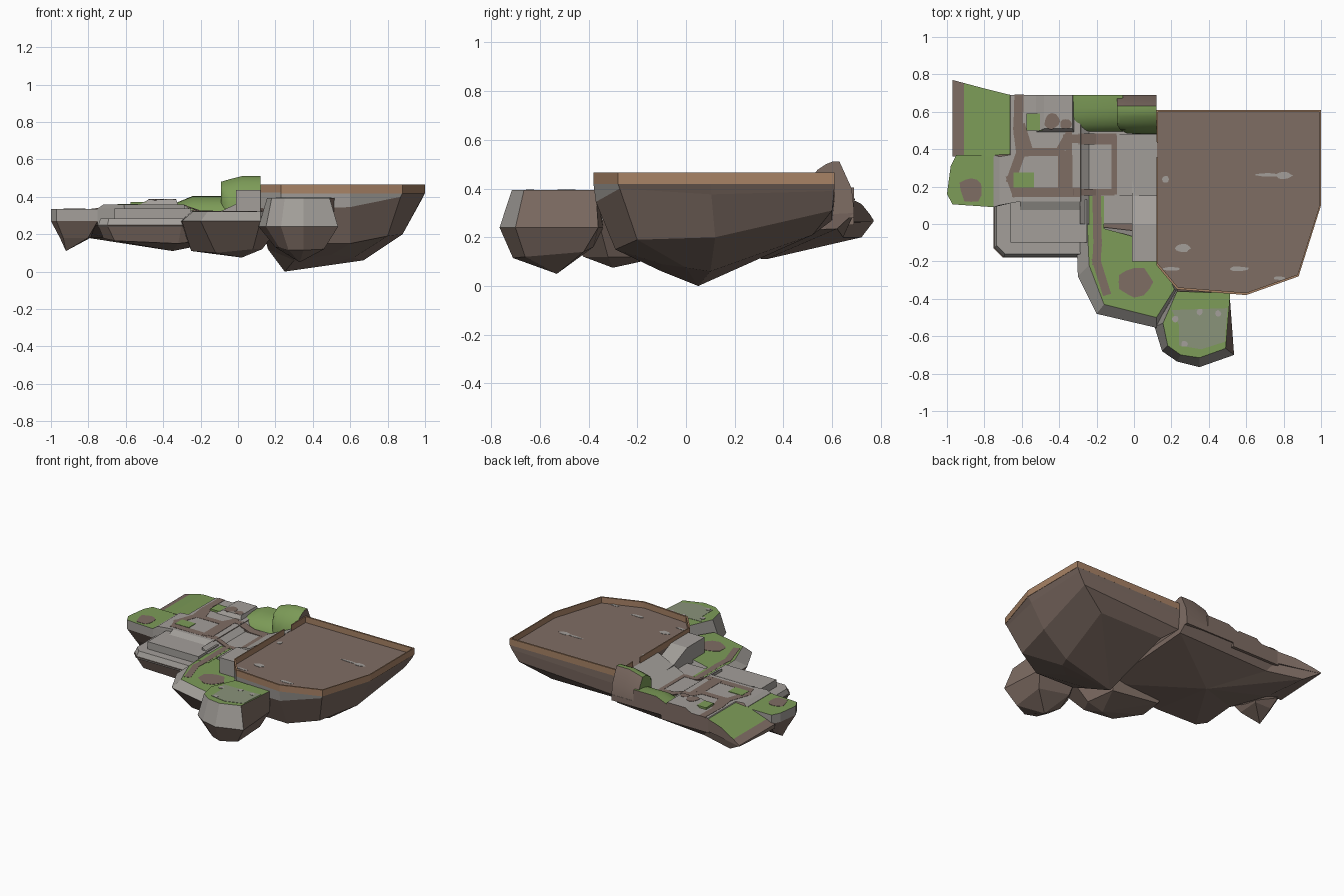
import bpy, bmesh, math, random
from mathutils import Vector
random.seed(4)


def srgb(r, g, b):
    f = lambda c: ((c / 255 + 0.055) / 1.055) ** 2.4
    return (f(r), f(g), f(b), 1)


NAMES = ["stone_grey", "earth_brown", "grass_green", "mossy_grey", "rim_tan"]
COLS = [(163, 159, 154), (127, 109, 100), (125, 156, 88), (138, 147, 122), (167, 130, 101)]
MATS = []
for n, c in zip(NAMES, COLS):
    m = bpy.data.materials.new(n)
    m.diffuse_color = srgb(*c)
    MATS.append(m)
GREY, BROWN, GREEN, MOSS, TAN = range(5)


def loft(name, rings, rule, apex=None):
    """Skin equal-length rings, cap both ends, colour faces by rule(normal, centre)."""
    bm = bmesh.new()
    vs = [[bm.verts.new(p) for p in r] for r in rings]
    n = len(rings[0])
    for a, b in zip(vs, vs[1:]):
        for i in range(n):
            j = (i + 1) % n
            bm.faces.new((a[i], a[j], b[j], b[i]))
    bm.faces.new(vs[0])
    if apex:
        t = bm.verts.new(apex)
        for i in range(n):
            bm.faces.new((vs[-1][i], vs[-1][(i + 1) % n], t))
    else:
        bm.faces.new(vs[-1])
    bmesh.ops.recalc_face_normals(bm, faces=bm.faces)
    bm.normal_update()
    for f in bm.faces:
        f.material_index = rule(f.normal, f.calc_center_median()) if callable(rule) else rule
    me = bpy.data.meshes.new(name)
    bm.to_mesh(me)
    bm.free()
    for m in MATS:
        me.materials.append(m)
    ob = bpy.data.objects.new(name, me)
    bpy.context.collection.objects.link(ob)
    return ob


def at(pts, z):
    return [(x, y, z) for x, y in pts]


def shrink(pts, s, c, z):
    return [(c[0] + (x - c[0]) * s, c[1] + (y - c[1]) * s, z) for x, y in pts]


def prism(name, pts, z0, z1, rule):
    return loft(name, [at(pts, z1), at(pts, z0)], rule)


def rect(x0, x1, y0, y1):
    return [(x0, y0), (x1, y0), (x1, y1), (x0, y1)]


def patch(name, x, y, rx, ry, z, mat, n=12):
    """Thin uneven painted spot."""
    pts = []
    for i in range(n):
        a, k = 2 * math.pi * i / n, random.uniform(0.85, 1.15)
        pts.append((x + rx * k * math.cos(a), y + ry * k * math.sin(a)))
    prism(name, pts, z - 0.004, z + 0.002, mat)


def ground(x):
    """Town floor height: high in the west, low in the east."""
    return 0.322 + 0.036 * min(1, max(0, (-0.24 - x) / 0.05))


def road(name, pts, w):
    """Thin painted track along a polyline, following the ground."""
    for p, q in zip(pts, pts[1:]):
        p, q = Vector(p), Vector(q)
        d = (q - p).normalized() * w / 2
        s = Vector((-d.y, d.x))
        p, q = p - d * 0.9, q + d * 0.9
        quad = [(v.x, v.y, ground(v.x)) for v in (p + s, p - s, q - s, q + s)]
        loft(name, [[(x, y, z + k) for x, y, z in quad] for k in (0.002, -0.004)], BROWN)


def stone_side(n, c):
    return BROWN if n.y > 0.5 or n.x > 0.9 or n.z < -0.5 else GREY


# --- arena: rock hull, floor, rim, stains
A = [(0.12, 0.61), (1, 0.61), (1, 0.10), (0.88, -0.28), (0.6, -0.38), (0.23, -0.35), (0.12, -0.22)]
A1 = [(0.12, 0.6, 0.27), (0.93, 0.6, 0.31), (0.88, 0.12, 0.2), (0.8, -0.2, 0.19),
      (0.6, -0.29, 0.15), (0.3, -0.28, 0.15), (0.14, -0.18, 0.2)]
A2 = [(0.2, 0.52, 0.21), (0.72, 0.52, 0.21), (0.67, 0.1, 0.06), (0.62, 0, 0.075),
      (0.5, -0.1, 0.09), (0.3, -0.1, 0.06), (0.16, -0.05, 0.12)]
band = [(0.12, 0.61, .36), (0.985, 0.608, .39), (0.975, 0.104, .376), (0.87, -0.272, .40),
        (0.6, -0.37, .345), (0.23, -0.345, .33), (0.12, -0.22, .34)]
loft("arena_rock", [at(A, 0.422), band, A1, A2],
     lambda n, c: GREY if c.z > 0.34 and n.y < -0.6 and c.x < 0.8 else BROWN, (0.25, 0.05, 0))
RIM = A + [(0.12, 0.36), None, (0.12, 0.44), A[0]]
for p, q in zip(RIM, RIM[1:]):
    if p and q:
        k = lambda v: (v[0] + (0.55 - v[0]) * 0.018, v[1] + (0.12 - v[1]) * 0.025)
        prism("arena_rim", [p, q, k(q), k(p)], 0.418, 0.465, TAN)
for x, y, rx, ry in [(.17, .24, .018, .02), (.72, .262, .07, .009), (.8, .26, .045, .018),
                     (.26, -.13, .04, .022), (.2, -.24, .05, .01), (.56, -.24, .055, .012),
                     (.78, -.29, .03, .01)]:
    patch("arena_stain", x, y, rx, ry, 0.422, GREY)

# --- boulder outcrop
R0 = [(.23, -.36), (.155, -.53), (.18, -.65), (.25, -.70), (.35, -.715), (.49, -.665), (.515, -.37)]
R1 = [(.23, -.34), (.11, -.55), (.15, -.68), (.23, -.735), (.35, -.765), (.535, -.70), (.51, -.36)]
R2 = [(.24, -.38, .16), (.2, -.52, .13), (.22, -.62, .13), (.27, -.68, .115), (.35, -.71, .115),
      (.46, -.66, .12), (.47, -.42, .14)]
loft("boulder", [at(R0, 0.393), at(R1, 0.24), R2],
     lambda n, c: GREEN if n.z > 0.9 else BROWN if n.x > 0.6 or n.y > 0.5 or c.z < 0.24 else GREY,
     (0.33, -0.53, 0.05))
prism("boulder_moss", [(.2, -.46), (.5, -.45), (.485, -.63), (.36, -.67), (.24, -.65), (.24, -.54)],
      0.389, 0.395, MOSS)
for x, y in [(.22, -.51), (.35, -.47), (.45, -.48), (.27, -.64)]:
    patch("boulder_spot", x, y, 0.018, 0.018, 0.395, GREY, 8)

# --- front meadow
P0 = [(-.25, .0), (-.24, -.22), (-.16, -.43), (.12, -.5), (.215, -.35), (.12, -.1)]
P1 = [(-.31, .0), (-.3, -.28), (-.2, -.48), (.12, -.555), (.24, -.36), (.12, -.05)]
P2 = [(-.25, -.05, .13), (-.25, -.2, .11), (-.12, -.36, .1), (.08, -.42, .12), (.13, -.32, .12), (.1, -.1, .12)]
loft("meadow", [at(P0, 0.322), at(P1, 0.27), P2],
     lambda n, c: GREEN if n.z > 0.9 else BROWN if c.z < 0.26 else GREY, (0.02, -0.3, 0.075))
patch("meadow_earth", 0.0, -0.31, 0.095, 0.075, 0.322, BROWN)

# --- town underside, reaching to the back left corner
T0 = [(.12, .69, .30), (-.67, .69, .29), (-.97, .77, .265), (-.95, .37, .25), (-.75, .1, .25),
      (-.75, -.13, .25), (-.70, -.18, .25), (-.3, -.18, .25), (.12, -.2, .25)]
T1 = [(.12, .62, .235), (-.6, .645, .2), (-.86, .72, .2), (-.8, .42, .18), (-.7, .15, .18),
      (-.72, -.1, .178), (-.66, -.15, .165), (-.32, -.14, .15), (.1, -.16, .2)]
loft("town_rock", [T0, T1], BROWN, (-0.35, 0.33, 0.11))

# --- front ledge and the platform above it
L0 = [(-.735, .11), (-.735, -.115), (-.69, -.16), (-.27, -.16), (-.27, .11)]
L1 = [(-.75, .11), (-.75, -.13), (-.70, -.18), (-.3, -.18), (-.3, .11)]
loft("front_ledge", [at(L0, .285), at(L1, .24)], GREY)
prism("platform", rect(-.66, -.25, -.1, .13), .27, .338, GREY)
loft("terrace_slope", [at(rect(-.61, -.29, .12, .14), .358), at(rect(-.61, -.26, .07, .14), .336)], GREY)

# --- town terraces
W = [(-.67, .69), (-.67, .38), (-.75, .37), (-.75, .09), (-.62, .12), (-.28, .12), (-.28, .69)]
W0 = [(-.66, .69), (-.66, .37), (-.72, .36), (-.72, .10), (-.61, .12), (-.285, .12), (-.285, .69)]
loft("west_terrace", [at(W0, .358), at(W, .338), at(W, .25)], stone_side)
loft("back_step", [at(rect(-.48, -.33, .51, .69), .385), at(rect(-.53, -.32, .49, .69), .355)],
     lambda n, c: BROWN if n.y > .5 else GREY)
loft("east_ground", [[(x, .0, z), (x, .69, z), (x, .69, .28), (x, .0, .23)]
                     for x, z in [(-.29, .358), (-.24, .322), (.12, .322)]], stone_side)

# --- ramps up to the arena
loft("ramp_block", [[(-.01, y, z), (.12, y, z), (.12, y, .3), (-.01, y, .3)]
                    for y, z in [(-.2, .435), (0, .435), (.15, .37), (.25, .36)]], GREY)
loft("arena_ramp", [[(x, .15, z), (x, .48, z), (x, .48, .3), (x, .15, .3)]
                    for x, z in [(-.09, .324), (.03, .38), (.122, .424)]], GREY)

# --- back hills (cross-sections along x)
LOW = [(.49, .31), (.5, .335), (.53, .367), (.57, .39), (.62, .402), (.69, .405), (.69, .29), (.63, .24)]
HIGH = [(.48, .32), (.485, .38), (.505, .435), (.54, .477), (.575, .5), (.60, .51), (.63, .51),
        (.68, .4), (.69, .31), (.62, .235)]


def hill(name, prof, ends):
    def rule(n, c):
        if n.y > 0.3 or n.z < -0.1 or n.x > 0.9:
            return BROWN
        return GREEN
    ob = loft(name, [[(x, max(y, y0), .3 + (z - .3) * s if z > .3 else z) for y, z in prof]
                     for x, s, y0 in ends], rule)
    for o in bpy.context.selected_objects:
        o.select_set(False)
    ob.select_set(True)
    bpy.context.view_layer.objects.active = ob
    bpy.ops.object.shade_smooth_by_angle(angle=math.radians(35))


hill("low_hill", LOW, [(-.33, .65, .49), (-.24, 1, .49), (-.06, 1, .49)])
hill("high_hill", HIGH, [(-.09, .86, .53), (-.075, .88, .505), (-.04, .93, .485), (.02, 1, .48), (.12, 1, .48)])

# --- west block and back-left slope
B = [(-.97, .105), (-1, .16), (-.98, .31), (-.95, .37), (-.73, .37), (-.75, .09)]
loft("west_block", [at(B, .335), at(B, .27), shrink(B, .6, (-.88, .22), .18)],
     lambda n, c: GREEN if n.z > 0.9 else GREY if c.z > .28 else BROWN, (-.92, .2, .11))
patch("west_earth", -.87, .185, .065, .065, .335, BROWN)
loft("west_slope", [[(x, .36, z), (x, y, z), (x, y, .262), (x, .36, .24)]
                    for x, y, z in [(-.97, .77, .27), (-.91, .754, .295), (-.79, .722, .335), (-.66, .69, .352)]],
     lambda n, c: GREEN if n.z > 0.5 and c.x > -.91 else BROWN)

# --- painted tracks and lawns in town
road("track", [(-.615, .67), (-.62, .5), (-.605, .38), (-.655, .24), (-.63, .17), (-.31, .17)], .05)
road("track", [(-.6, .515), (-.56, .385), (-.40, .385), (-.36, .455), (-.31, .455)], .045)
road("track", [(-.385, .37), (-.385, .18)], .045)
road("track", [(-.35, .53), (-.345, .19)], .035)
road("track", [(-.31, .455), (-.27, .455), (-.22, .455), (-.12, .455)], .06)
road("track", [(-.31, .17), (-.27, .17), (-.22, .17), (-.12, .17)], .035)
road("track", [(-.105, .46), (-.105, .17)], .03)
prism("lawn_strip", rect(-.24, -.16, -.12, .15), .315, .3235, GREEN)
road("track", [(-.2, .165), (-.195, -.1), (-.2, -.2), (-.15, -.36)], .045)
patch("yard_earth", -.44, .55, .04, .04, .385, BROWN)
patch("yard_earth", -.365, .535, .03, .025, .385, BROWN)
prism("lawn", rect(-.575, -.49, .5, .59), .35, .372, GREEN)
prism("lawn", rect(-.645, -.535, .195, .275), .354, .362, GREEN)
